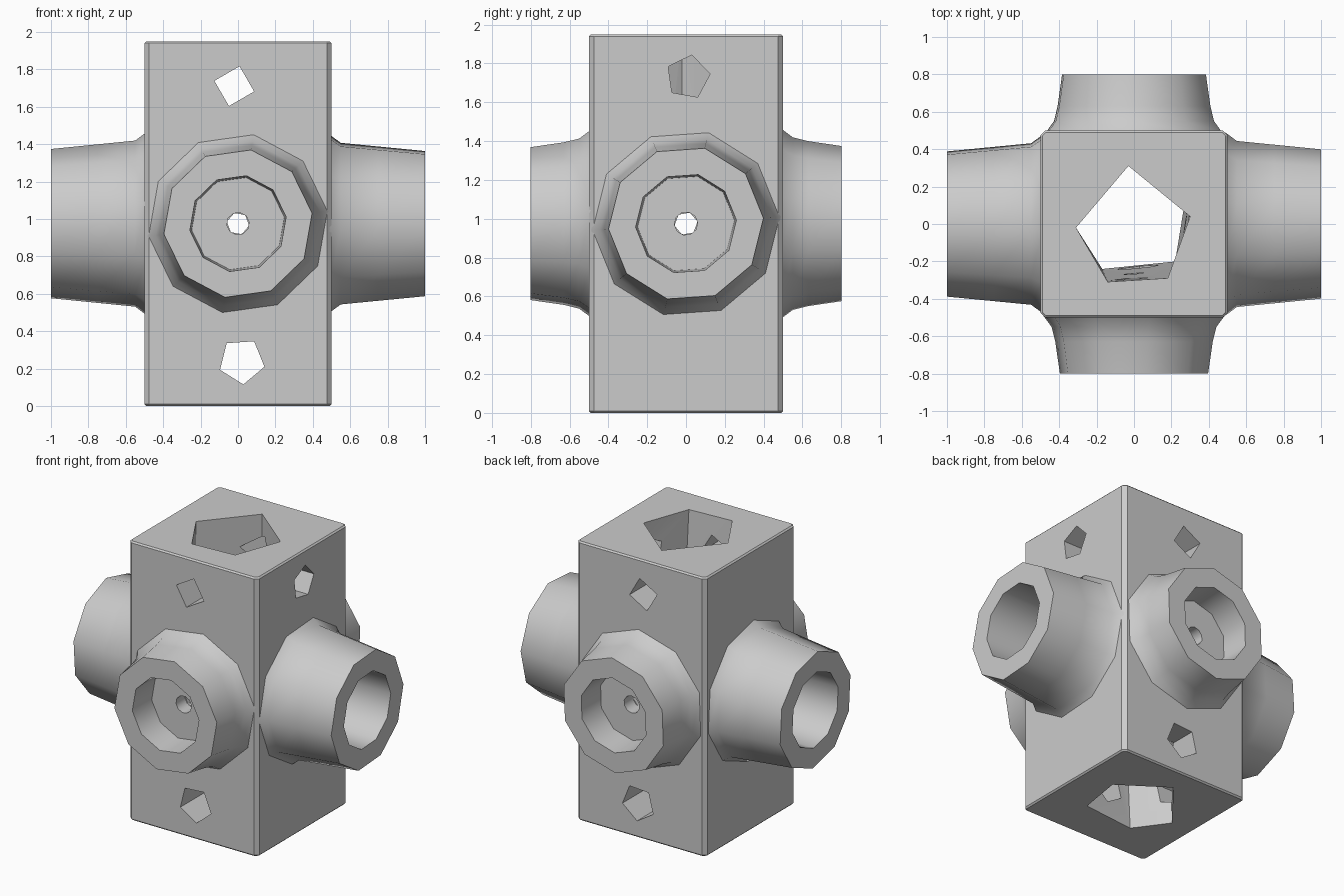
import bpy, bmesh, math
from math import cos, sin, radians, tau
from mathutils import Vector

old = bpy.data.objects.get("Cube")
if old:
    bpy.data.objects.remove(old, do_unlink=True)

MID = 0.975
TOP = 1.95

grey = bpy.data.materials.new("plain_grey")
grey.use_nodes = True
grey.diffuse_color = (0.6, 0.6, 0.6, 1)
grey.node_tree.nodes["Principled BSDF"].inputs["Base Color"].default_value = (0.6, 0.6, 0.6, 1)


def finish(bm, name):
    bmesh.ops.recalc_face_normals(bm, faces=bm.faces)
    mesh = bpy.data.meshes.new(name)
    bm.to_mesh(mesh)
    bm.free()
    mesh.materials.append(grey)
    ob = bpy.data.objects.new(name, mesh)
    bpy.context.collection.objects.link(ob)
    return ob


def smooth(ob, angle):
    bpy.ops.object.select_all(action='DESELECT')
    bpy.context.view_layer.objects.active = ob
    ob.select_set(True)
    bpy.ops.object.shade_smooth_by_angle(angle=radians(angle))


def bridge(bm, a, b):
    for i in range(len(a)):
        j = (i + 1) % len(a)
        bm.faces.new((a[i], a[j], b[j], b[i]))


def loft(name, start, end):
    """Closed solid between two matching outlines."""
    bm = bmesh.new()
    a = [bm.verts.new(p) for p in start]
    b = [bm.verts.new(p) for p in end]
    bridge(bm, a, b)
    bm.faces.new(a)
    bm.faces.new(b)
    bmesh.ops.triangulate(bm, faces=bm.faces)
    return finish(bm, name)


def ring(axis, dist, radius, sides, turn, centre):
    """Polygon around a horizontal axis."""
    side = Vector((0, 0, 1)).cross(axis)
    return [centre + axis * dist + side * radius * cos(t) + Vector((0, 0, radius * sin(t)))
            for t in (radians(turn) + tau * i / sides for i in range(sides))]


def cut(target, cutter):
    mod = target.modifiers.new("cut", 'BOOLEAN')
    mod.operation = 'DIFFERENCE'
    mod.solver = 'EXACT'
    mod.object = cutter
    bpy.context.view_layer.objects.active = target
    bpy.ops.object.modifier_apply(modifier=mod.name)
    bpy.data.objects.remove(cutter, do_unlink=True)


# Square body with chamfered edges
bm = bmesh.new()
bmesh.ops.create_cube(bm, size=1)
for v in bm.verts:
    v.co.z = (v.co.z + 0.5) * TOP
upright = [e for e in bm.edges if abs(e.verts[0].co.z - e.verts[1].co.z) > 1]
bmesh.ops.bevel(bm, geom=upright, offset=0.025, segments=1, affect='EDGES')
rims = [e for e in bm.edges if abs(e.verts[0].co.z - e.verts[1].co.z) < 0.01]
bmesh.ops.bevel(bm, geom=rims, offset=0.01, segments=1, affect='EDGES')
body = finish(bm, "body")

# Five-sided vertical bore
upper = [(-.03, .31), (.3, .04), (.18, -.29), (-.14, -.31), (-.31, -.02)]
lower = [(-.05, .33), (.27, .11), (.22, -.2), (-.17, -.24), (-.33, -.02)]
cut(body, loft("bore_cutter", [(x, y, -0.01) for x, y in lower],
               [(x, y, TOP + 0.01) for x, y in upper]))

# Small cross holes: axis, start, end, radius, sides, turn, centre
X, Y = Vector((1, 0, 0)), Vector((0, 1, 0))
holes = [
    (Y, -.6, .6, .11, 4, 15, (-.02, 0, 1.71)),
    (Y, -.6, .6, .125, 5, 50, (.02, 0, .24)),
    (X, 0, .6, .115, 5, 80, (0, .01, 1.73)),
    (X, -.42, 0, .11, 5, 80, (0, 0, .24)),
    (X, -.6, .6, .06, 6, 10, (0, 0, MID)),
    (Y, -.6, .6, .06, 6, 10, (0, 0, MID)),
]
for axis, start, end, r, sides, turn, centre in holes:
    c = Vector(centre)
    cut(body, loft("hole_cutter", ring(axis, start, r, sides, turn, c),
                   ring(axis, end, r, sides, turn, c)))
smooth(body, 20)


# Flared collars with a recessed seat and a small centre hole
def collar(name, axis, profile, turn):
    bm = bmesh.new()
    c = Vector((0, 0, MID))
    loops = [[bm.verts.new(p) for p in ring(axis, d, r, 10, turn, c)] for d, r in profile]
    for a, b in zip(loops, loops[1:] + loops[:1]):
        bridge(bm, a, b)
    smooth(finish(bm, name), 38)


def profile(length, waist):
    return [(.49, .06), (.6, .06), (.6, .25), (length, .26), (length, .4),
            (waist, .425), (.55, .445), (.49, .49)]


collar("front_collar", -Y, profile(.8, .63), 8)
collar("back_collar", Y, profile(.8, .63), 20)
collar("right_collar", -X, profile(1, .75), 14)
collar("left_collar", X, profile(1, .75), 4)
